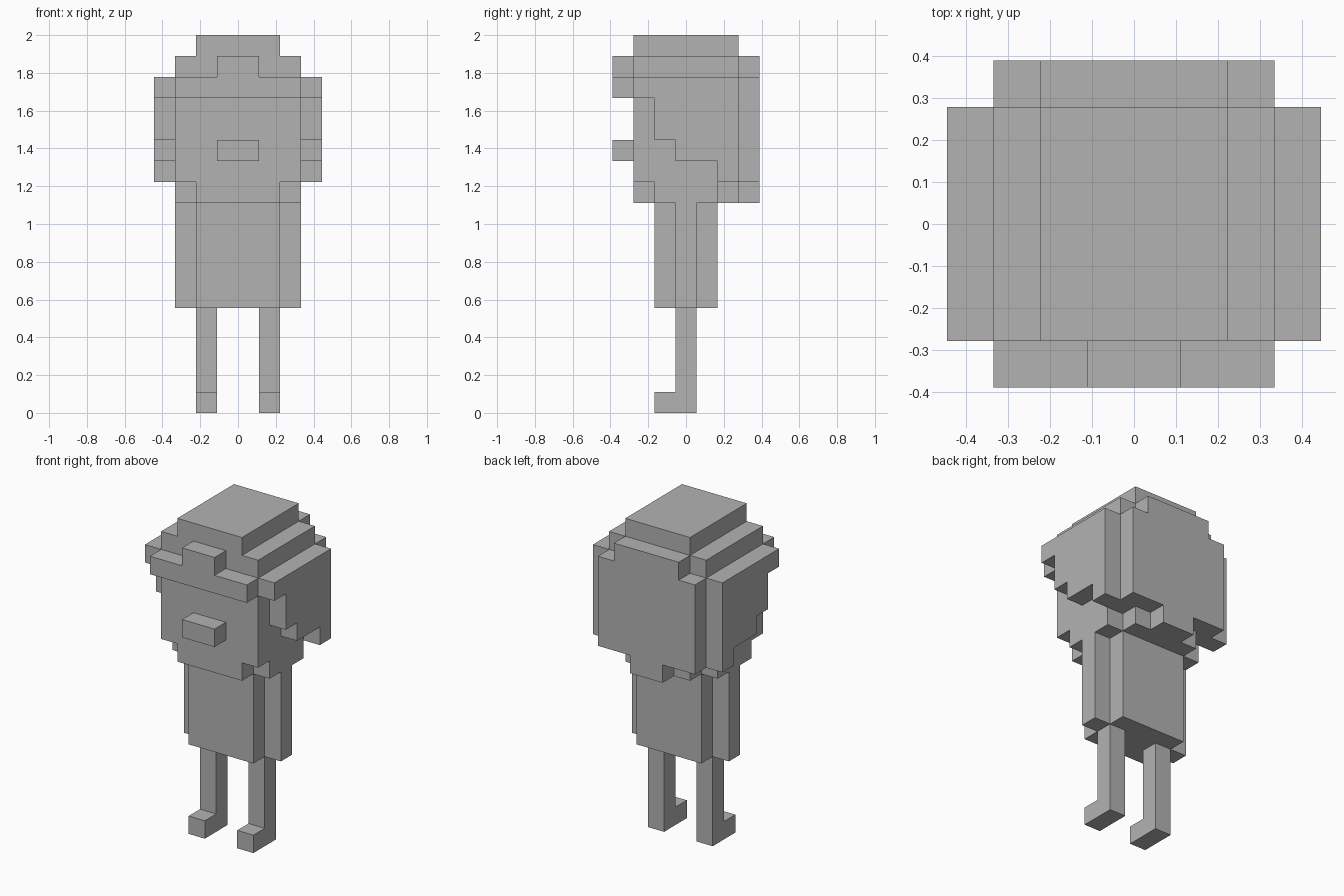
import bpy, bmesh

U = 2 / 18  # one block

cube = bpy.data.objects.get("Cube")
if cube:
    bpy.data.objects.remove(cube, do_unlink=True)

grey = bpy.data.materials.new("plain grey")
grey.use_nodes = True
colour = (0.45, 0.45, 0.45, 1)
grey.diffuse_color = colour
grey.node_tree.nodes["Principled BSDF"].inputs["Base Color"].default_value = colour


def prism(name, axis, outline, lo, hi):
    """Extrude a flat outline, in blocks, along the given axis."""
    place = {"x": lambda a, b, t: (t, a, b),
             "y": lambda a, b, t: (a, t, b),
             "z": lambda a, b, t: (a, b, t)}[axis]
    bm = bmesh.new()
    base = bm.faces.new([bm.verts.new(place(a, b, lo)) for a, b in outline])
    grown = bmesh.ops.extrude_face_region(bm, geom=[base])
    moved = [g for g in grown["geom"] if isinstance(g, bmesh.types.BMVert)]
    bmesh.ops.translate(bm, verts=moved, vec=place(0, 0, hi - lo))
    bmesh.ops.scale(bm, verts=bm.verts, vec=(U, U, U))
    bmesh.ops.recalc_face_normals(bm, faces=bm.faces)
    mesh = bpy.data.meshes.new(name)
    bm.to_mesh(mesh)
    bm.free()
    mesh.materials.append(grey)
    obj = bpy.data.objects.new(name, mesh)
    bpy.context.collection.objects.link(obj)
    return obj


def box(name, x, y, z):
    return prism(name, "z", [(x[0], y[0]), (x[1], y[0]), (x[1], y[1]), (x[0], y[1])], *z)


def symmetric(half):
    """Close a right-hand half outline with its reflection."""
    return half + [(-a, b) for a, b in reversed(half)]


# Paired parts: legs with feet, arms, and stepped side hair
leg = [(-1.5, 0), (0.5, 0), (0.5, 5), (-0.5, 5), (-0.5, 1), (-1.5, 1)]
side_hair = [(-2.5, 16), (-2.5, 15), (-1.5, 15), (-1.5, 13), (-0.5, 13),
             (-0.5, 12), (1.5, 12), (1.5, 11), (2.5, 11), (2.5, 16)]
for side, s in (("left", 1), ("right", -1)):
    prism(side + "_leg", "x", leg, *sorted((s, 2 * s)))
    box(side + "_arm", sorted((2 * s, 3 * s)), (-0.5, 0.5), (5, 10))
    prism(side + "_hair", "x", side_hair, *sorted((3 * s, 4 * s)))

# Body and head
box("torso", (-2, 2), (-1.5, 1.5), (5, 10))
prism("jaw", "z", symmetric([(2, -2.5), (2, -1.5), (3, -1.5), (3, 1.5), (2, 1.5), (2, 2.5)]), 10, 11)
box("head", (-3, 3), (-2.5, 2.5), (11, 17))
box("nose", (-1, 1), (-3.5, -2.5), (12, 13))

# Hair on the top, front and back
box("crown", (-2, 2), (-2.5, 2.5), (17, 18))
prism("fringe", "y", symmetric([(3, 15), (3, 16), (1, 16), (1, 17)]), -3.5, -2.5)
prism("back_hair", "y", symmetric([(1, 10), (1, 11), (3, 11), (3, 16), (2, 16), (2, 17)]), 2.5, 3.5)
